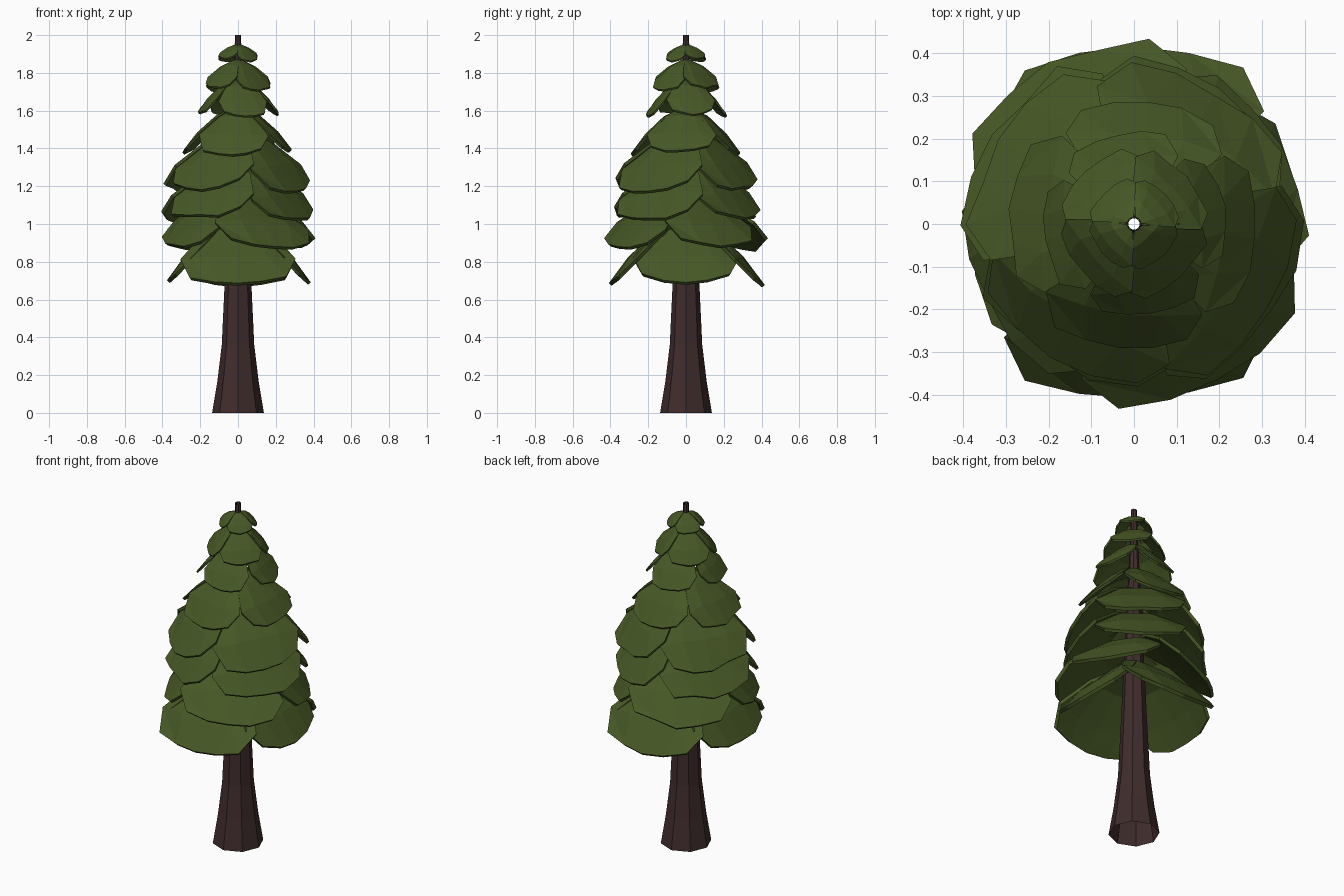
import bpy, bmesh, math, random

if "Cube" in bpy.data.objects:
    bpy.data.objects.remove(bpy.data.objects["Cube"])

random.seed(4)


def material(name, color):
    m = bpy.data.materials.new(name)
    m.diffuse_color = (*color, 1)
    m.use_nodes = True
    m.node_tree.nodes["Principled BSDF"].inputs["Base Color"].default_value = m.diffuse_color
    return m


LEAF = material("leaf_green", (0.062, 0.097, 0.019))
BARK = material("bark_brown", (0.05, 0.025, 0.025))


def finish(bm, name, mat):
    bmesh.ops.recalc_face_normals(bm, faces=bm.faces)
    me = bpy.data.meshes.new(name)
    bm.to_mesh(me)
    bm.free()
    me.materials.append(mat)
    ob = bpy.data.objects.new(name, me)
    bpy.context.collection.objects.link(ob)
    return ob


# Trunk: open eight-sided tube with a flared foot
bm = bmesh.new()
rings = []
for z, r in [(0, .137), (.17, .109), (.36, .086), (.68, .071), (1.85, .02), (2, .016)]:
    rings.append([bm.verts.new((r * math.cos(i * math.pi / 4), r * math.sin(i * math.pi / 4), z))
                  for i in range(8)])
for a, b in zip(rings, rings[1:]):
    for i in range(8):
        j = (i + 1) % 8
        bm.faces.new((a[i], a[j], b[j], b[i]))
finish(bm, "trunk", BARK)

ROWS = [(.0, .14), (.36, .62), (.72, 1.0), (1.0, .84)]   # reach, relative width
COLS = [-1, -.5, 0, .5, 1]


def add_pad(bm, az, reach, z_tip, z_top, half, roll):
    """One drooping fan-shaped bough: domed top, thin underside, closed rim."""
    ca, sa = math.cos(az), math.sin(az)
    top, bot = [], []
    for k, (t0, w) in enumerate(ROWS):
        row_t, row_b = [], []
        for c in COLS:
            rim = abs(c) == 1 or k == 3
            j = random.uniform(-1, 1) * .025 if k else 0
            t = t0 * (1 - .12 * c * c + j)
            v = c * w * half
            z = z_top - (z_top - z_tip) * t ** 1.3 - .08 * half * (c * w) ** 2 - roll * v
            z += 0 if rim or not k else .09 * half
            r = .013 + t * (reach - .013)
            x, y = r * ca - v * sa, r * sa + v * ca
            row_t.append(bm.verts.new((x, y, z)))
            gap = .006 + .025 * half if rim else .006 + .12 * half
            # underside tucked slightly inward
            s = .965 if k else 1
            row_b.append(bm.verts.new((x * s, y * s, z - gap)))
        top.append(row_t)
        bot.append(row_b)
    for k in range(3):
        for i in range(4):
            for g in (top, bot):
                a, b, c, d = g[k][i], g[k + 1][i], g[k + 1][i + 1], g[k][i + 1]
                bm.faces.new((a, b, c))
                bm.faces.new((a, c, d))
    # rim
    loop = [(0, i) for i in range(5)] + [(1, 4), (2, 4)] + \
           [(3, i) for i in range(4, -1, -1)] + [(2, 0), (1, 0)]
    for (a, b), (c, d) in zip(loop, loop[1:] + loop[:1]):
        bm.faces.new((top[a][b], top[c][d], bot[c][d], bot[a][b]))


# Foliage tiers: azimuth, reach, tip z, apex z, half width, roll, side-pad scale
TIERS = [
    (-90, .415, .68, 1.03, .305, .0, .92),
    (-62, .42, .875, 1.18, .28, .06, .92),
    (-32, .385, 1.025, 1.34, .26, -.05, .96),
    (-32, .37, 1.175, 1.50, .25, -.05, .98),
    (-97, .29, 1.37, 1.62, .185, .0, 1),
    (-80, .215, 1.57, 1.775, .13, .0, 1),
    (-48, .165, 1.71, 1.87, .115, .0, 1),
    (-48, .1, 1.865, 1.95, .07, .0, 1),
]
for n, (az, reach, z_tip, z_top, half, roll, side) in enumerate(TIERS, 1):
    bm = bmesh.new()
    for i in range(4):
        s = 1 if i % 2 == 0 else side
        add_pad(bm, math.radians(az + 90 * i), reach * s, z_tip + .015 * (i % 2), z_top,
                half * s, roll)
    finish(bm, f"foliage_tier_{n}", LEAF)
